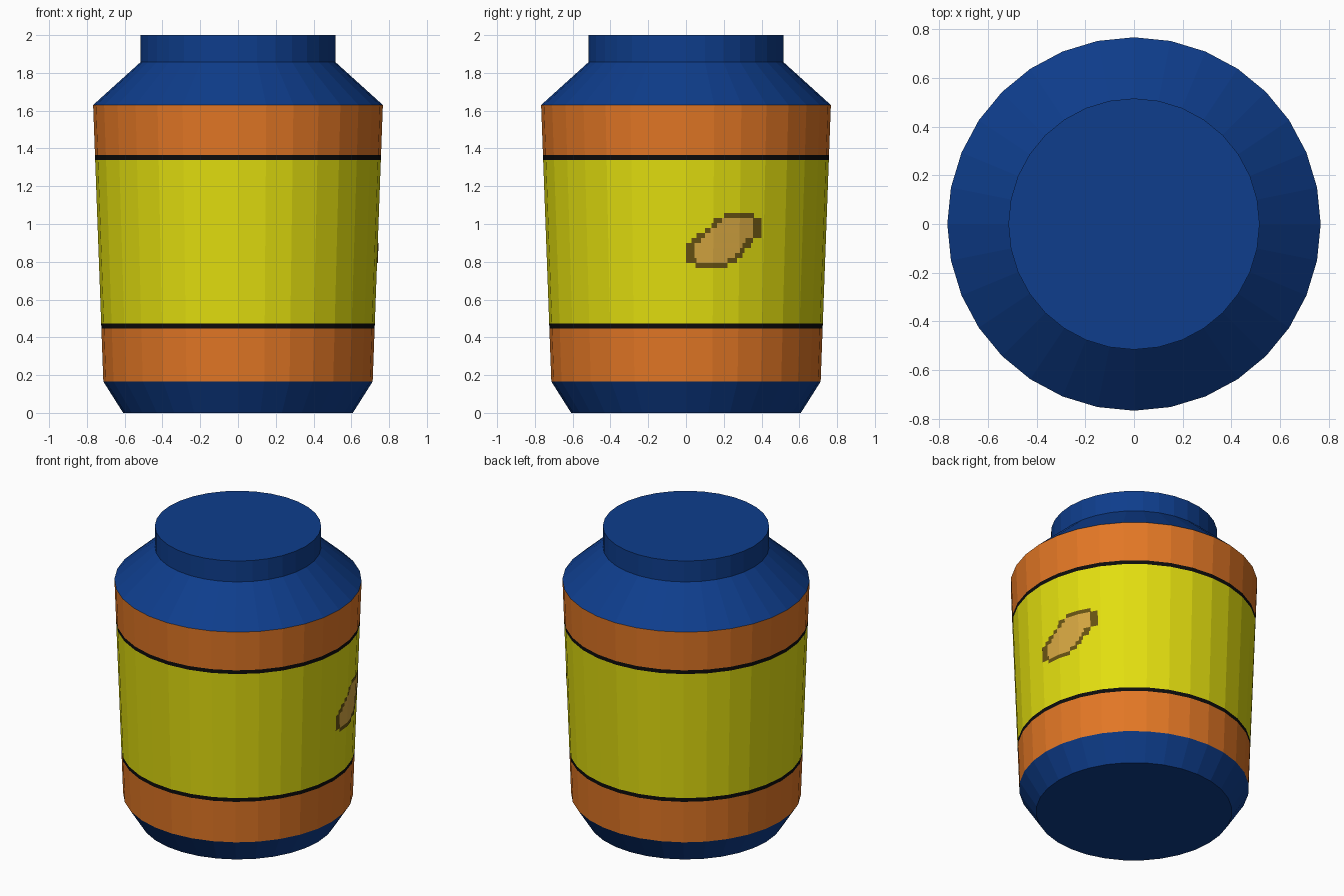
import bpy, bmesh, math

if "Cube" in bpy.data.objects:
    bpy.data.objects.remove(bpy.data.objects["Cube"])

SIDES = 32
STEP = 2 * math.pi / SIDES


def material(name, rgb):
    lin = [c / 255 / 12.92 if c / 255 <= 0.04045 else ((c / 255 + 0.055) / 1.055) ** 2.4 for c in rgb]
    m = bpy.data.materials.new(name)
    m.diffuse_color = (*lin, 1)
    m.use_nodes = True
    m.node_tree.nodes["Principled BSDF"].inputs["Base Color"].default_value = m.diffuse_color
    return m


blue = material("navy blue", (14, 61, 140))
orange = material("orange", (226, 119, 37))
yellow = material("yellow", (226, 222, 15))
black = material("black", (13, 12, 12))
tan = material("tan", (213, 166, 65))
brown = material("dark brown", (103, 82, 18))


def add_object(name, bm, mats):
    mesh = bpy.data.meshes.new(name)
    bm.to_mesh(mesh)
    bm.free()
    for m in mats:
        mesh.materials.append(m)
    obj = bpy.data.objects.new(name, mesh)
    bpy.context.collection.objects.link(obj)
    return obj


def revolve(name, profile, mats, bands, cap_bottom=False, cap_top=False):
    """Turn (radius, z) points around z; bands[i] is the material of ring i."""
    bm = bmesh.new()
    rings = [[bm.verts.new((r * math.cos(i * STEP), r * math.sin(i * STEP), z))
              for i in range(SIDES)] for r, z in profile]
    for low, high, mat in zip(rings, rings[1:], bands):
        for i in range(SIDES):
            j = (i + 1) % SIDES
            bm.faces.new((low[i], low[j], high[j], high[i])).material_index = mat
    if cap_bottom:
        bm.faces.new(rings[0][::-1]).material_index = bands[0]
    if cap_top:
        bm.faces.new(rings[-1]).material_index = bands[-1]
    return add_object(name, bm, mats)


# Jar wall: slightly tapered, radius depends on height
Z0, Z1, R0, R1 = 0.166, 1.63, 0.713, 0.767


def wall_radius(z):
    return R0 + (R1 - R0) * (z - Z0) / (Z1 - Z0)


# Jar body with coloured label bands
wall = [(wall_radius(z), z) for z in (Z0, 0.448, 0.474, 1.338, 1.364, Z1)]
revolve("jar_body", [(0.608, 0)] + wall + [(0.516, 1.857)],
        [blue, orange, black, yellow], [0, 1, 2, 3, 2, 1, 0], cap_bottom=True)

# Lid
revolve("jar_lid", [(0.516, 1.857), (0.516, 2.0)], [blue], [0], cap_top=True)

# Nut picture on the right side: rows from the top, (outer y range, inner y range)
ROWS = [
    (0.20, 0.36, None, None),
    (0.145, 0.40, 0.19, 0.355),
    (0.135, 0.40, 0.165, 0.355),
    (0.10, 0.40, 0.13, 0.355),
    (0.055, 0.40, 0.10, 0.355),
    (0.03, 0.355, 0.08, 0.315),
    (0.0, 0.345, 0.045, 0.30),
    (0.0, 0.31, 0.045, 0.285),
    (0.0, 0.30, 0.045, 0.26),
    (0.0, 0.27, 0.055, 0.22),
    (0.05, 0.22, None, None),
]
TOP, ROW_H, LIFT = 1.057, 0.0264, 0.004


def wall_point(y, z):
    """Point on the faceted wall at (y, z), lifted a little outward."""
    r = wall_radius(z)
    k = min(int(math.asin(y / r) / STEP + 1e-6), SIDES // 4 - 1)
    a, b = k * STEP, (k + 1) * STEP
    t = (y / r - math.sin(a)) / (math.sin(b) - math.sin(a))
    return (r * (math.cos(a) + t * (math.cos(b) - math.cos(a))) + LIFT, y, z)


bm = bmesh.new()
for n, (o0, o1, i0, i1) in enumerate(ROWS):
    zt, zb = TOP - n * ROW_H, TOP - (n + 1) * ROW_H
    spans = [(o0, o1, 1)] if i0 is None else [(o0, i0, 1), (i0, i1, 0), (i1, o1, 1)]
    folds = [wall_radius((zt + zb) / 2) * math.sin(k * STEP) for k in range(1, 4)]
    for y0, y1, mat in spans:
        cuts = [y0] + [f for f in folds if y0 < f < y1] + [y1]
        for a, b in zip(cuts, cuts[1:]):
            corners = [(a, zb), (b, zb), (b, zt), (a, zt)]
            face = bm.faces.new([bm.verts.new(wall_point(y, z)) for y, z in corners])
            face.material_index = mat
bmesh.ops.remove_doubles(bm, verts=bm.verts[:], dist=0.0005)
add_object("nut_picture", bm, [tan, brown])
